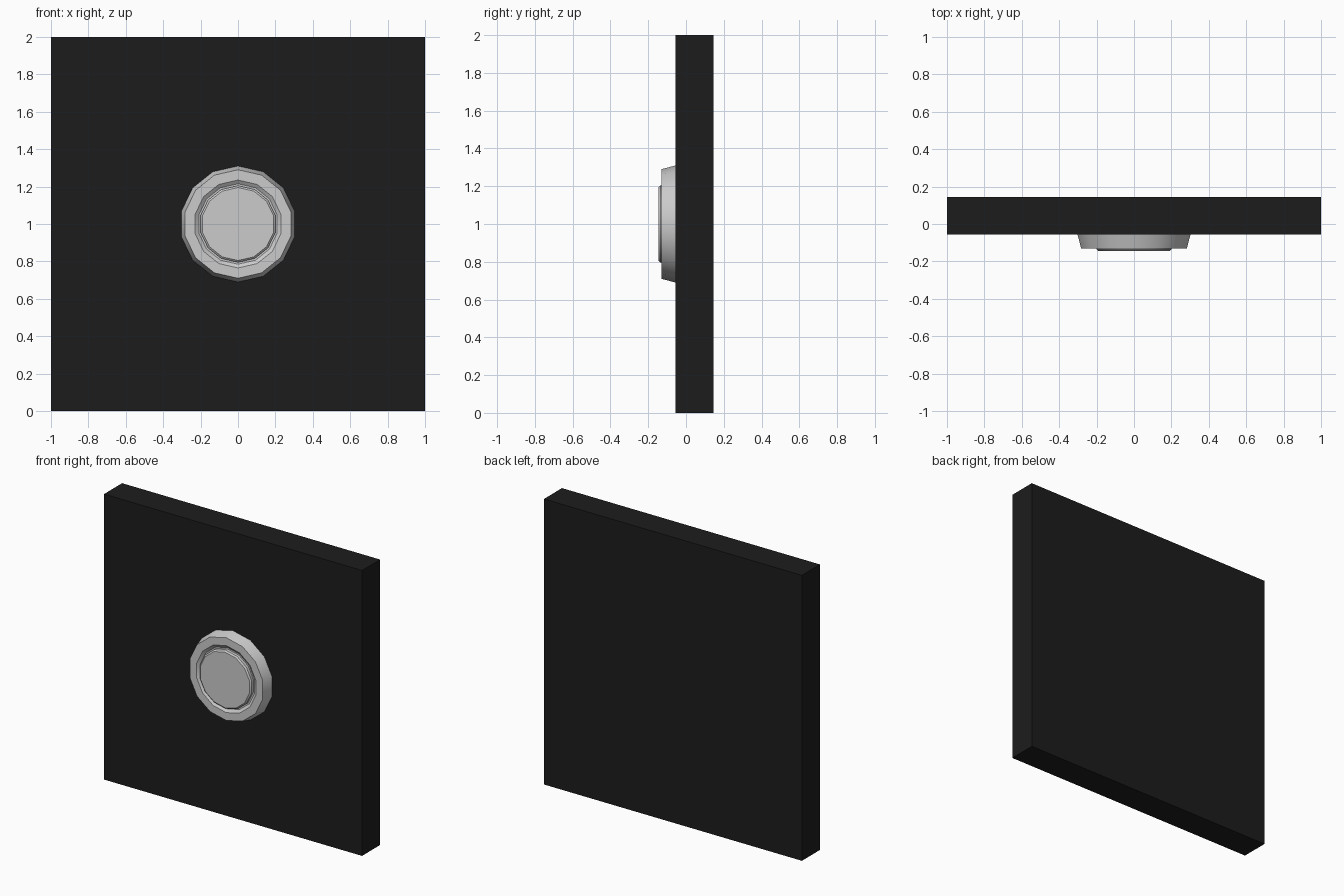
import bpy, bmesh, math

if "Cube" in bpy.data.objects:
    bpy.data.objects.remove(bpy.data.objects["Cube"])

CENTRE_Z = 1.0
SIDES = 14


def add_object(name, bm, smooth=False):
    bmesh.ops.recalc_face_normals(bm, faces=bm.faces)
    mesh = bpy.data.meshes.new(name)
    bm.to_mesh(mesh)
    bm.free()
    obj = bpy.data.objects.new(name, mesh)
    bpy.context.collection.objects.link(obj)
    if smooth:
        bpy.ops.object.select_all(action='DESELECT')
        obj.select_set(True)
        bpy.context.view_layer.objects.active = obj
        bpy.ops.object.shade_smooth_by_angle(angle=math.radians(30))
    return obj


def lathe(name, profile):
    """Turn (radius, y) points around the y axis; both ends are capped."""
    bm = bmesh.new()
    rings = []
    for r, y in profile:
        ring = []
        for i in range(SIDES):
            a = math.pi / 2 + math.tau * i / SIDES
            ring.append(bm.verts.new((r * math.cos(a), y, CENTRE_Z + r * math.sin(a))))
        rings.append(ring)
    for a, b in zip(rings, rings[1:]):
        for i in range(SIDES):
            j = (i + 1) % SIDES
            bm.faces.new((a[i], a[j], b[j], b[i]))
    bm.faces.new(rings[0])
    bm.faces.new(rings[-1])
    return add_object(name, bm, smooth=True)


# Square wall panel
bm = bmesh.new()
bmesh.ops.create_cube(bm, size=1)
bmesh.ops.scale(bm, vec=(2, 0.2, 2), verts=bm.verts)
bmesh.ops.translate(bm, vec=(0, 0.045, CENTRE_Z), verts=bm.verts)
panel = add_object("wall_panel", bm)
black = bpy.data.materials.new("black")
black.diffuse_color = (0.012, 0.012, 0.012, 1)
black.use_nodes = True
black.node_tree.nodes["Principled BSDF"].inputs["Base Color"].default_value = black.diffuse_color
panel.data.materials.append(black)

# Tapered bezel with a sloping inner lip
lathe("button_bezel", [(0.31, -0.055), (0.29, -0.13), (0.235, -0.13), (0.215, -0.115)])

# Raised push button with a softened rim
lathe("push_button", [(0.205, -0.11), (0.205, -0.136), (0.195, -0.145)])
